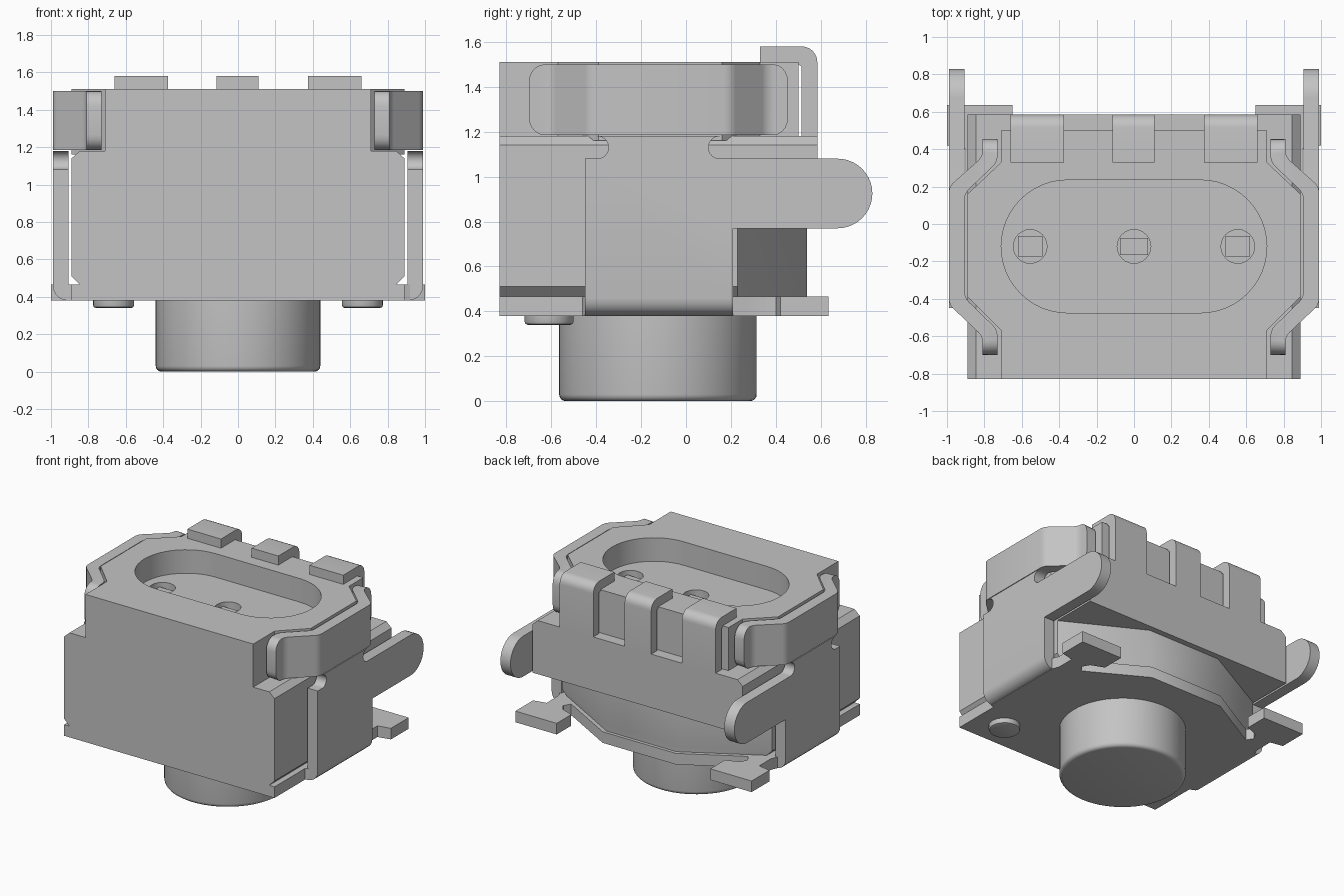
import bpy, bmesh
from math import radians, sin, cos

cube = bpy.data.objects.get("Cube")
if cube:
    bpy.data.objects.remove(cube, do_unlink=True)

grey = bpy.data.materials.new("light_grey")
grey.use_nodes = True
GREY = (0.55, 0.55, 0.55, 1)
grey.diffuse_color = GREY
grey.node_tree.nodes["Principled BSDF"].inputs["Base Color"].default_value = GREY


def arc(cx, cy, r, start, end, n=12):
    angles = [radians(start + (end - start) * i / n) for i in range(n + 1)]
    return [(cx + r * cos(a), cy + r * sin(a)) for a in angles]


def mirrored(half):
    return half + [(-x, y) for x, y in reversed(half)]


def prism(name, outline, levels, axis="z", bevels=()):
    """Loft an outline through (position, x scale) levels along an axis."""
    bm = bmesh.new()
    rings = []
    for level, scale in levels:
        ring = []
        for u, v in outline:
            co = (u * scale, v, level) if axis == "z" else (level, u, v)
            ring.append(bm.verts.new(co))
        rings.append(ring)
    n = len(outline)
    for low, high in zip(rings, rings[1:]):
        for i in range(n):
            j = (i + 1) % n
            bm.faces.new((low[i], low[j], high[j], high[i]))
    bm.faces.new(rings[0])
    bm.faces.new(rings[-1])
    bmesh.ops.recalc_face_normals(bm, faces=bm.faces)
    for test, width, segments in bevels:
        edges = [e for e in bm.edges if test(e.verts[0].co, e.verts[1].co)]
        bmesh.ops.bevel(bm, geom=edges, offset=width, segments=segments,
                        profile=0.5, affect="EDGES")
    mesh = bpy.data.meshes.new(name)
    bm.to_mesh(mesh)
    bm.free()
    obj = bpy.data.objects.new(name, mesh)
    bpy.context.collection.objects.link(obj)
    mesh.materials.append(grey)
    bpy.ops.object.select_all(action="DESELECT")
    obj.select_set(True)
    bpy.context.view_layer.objects.active = obj
    bpy.ops.object.shade_smooth_by_angle(angle=radians(32))
    return obj


def straight(a, b):
    return [(a, 1), (b, 1)]


def cut(target, cutter):
    cutter.hide_render = True
    mod = target.modifiers.new("cut", "BOOLEAN")
    mod.operation = "DIFFERENCE"
    mod.solver = "EXACT"
    mod.object = cutter
    bpy.context.view_layer.objects.active = target
    bpy.ops.object.modifier_apply(modifier=mod.name)
    bpy.data.objects.remove(cutter, do_unlink=True)


# Housing: lower block, wide middle block, octagonal top
prism("lower_housing", mirrored([(0.89, -0.83), (0.89, 0.23), (0.31, 0.54)]),
      [(0.45, 0.95), (0.465, 0.95), (0.51, 1), (0.78, 1)])
prism("middle_housing", mirrored([(0.89, -0.83), (0.89, 0.585)]),
      [(0.77, 1), (1.14, 1), (1.18, 0.95)])
top = prism("top_housing",
            mirrored([(0.71, -0.83), (0.71, -0.57), (0.89, -0.39),
                      (0.89, 0.16), (0.71, 0.33), (0.71, 0.50)]),
            straight(1.16, 1.51))

# Oval well and its three round pits
well = arc(0.355, -0.12, 0.355, -90, 90, 24) + arc(-0.355, -0.12, 0.355, 90, 270, 24)
cut(top, prism("well_cutter", well, straight(1.33, 1.7)))
for x in (-0.555, 0, 0.555):
    cut(top, prism("pit_cutter", arc(x, -0.12, 0.09, 0, 345, 23), straight(1.27, 1.4)))
bpy.ops.object.select_all(action="DESELECT")
top.select_set(True)
bpy.ops.object.shade_smooth_by_angle(angle=radians(32))
# Contact bars across the pits
for x, w, d in ((-0.555, 0.065, 0.055), (0, 0.075, 0.045), (0.555, 0.065, 0.055)):
    prism("contact_bar", [(x - w, -0.12 - d), (x + w, -0.12 - d),
                          (x + w, -0.12 + d), (x - w, -0.12 + d)],
          straight(1.25, 1.30))

# Bottom plate with two solder feet
prism("bottom_plate",
      mirrored([(0.89, -0.83), (0.89, -0.46), (0.92, -0.45), (0.92, 0.21),
                (0.90, 0.26), (0.90, 0.40), (1.0, 0.42), (1.0, 0.635),
                (0.65, 0.635), (0.65, 0.46), (0.75, 0.42), (0.78, 0.37),
                (0.75, 0.32), (0.70, 0.345), (0.31, 0.565)]),
      straight(0.38, 0.465))

# Plunger and locating pegs
def rim(z):
    return lambda a, b: abs(a.z - z) < 0.001 and abs(b.z - z) < 0.001

prism("plunger", arc(0, -0.125, 0.44, 0, 354, 59), straight(0, 0.42),
      bevels=[(rim(0), 0.03, 4)])
for x in (-0.665, 0.665):
    prism("locating_peg", arc(x, -0.61, 0.11, 0, 348, 29), straight(0.34, 0.40),
          bevels=[(rim(0.34), 0.015, 2)])

# Side plates with rear arms, and wrap-around clips
plate = ([(-0.45, 0.38), (0.21, 0.38), (0.21, 0.77)]
         + arc(0.675, 0.925, 0.155, -90, 90, 20)
         + arc(0.15, 1.13, 0.05, 270, 90)
         + arc(-0.395, 1.13, 0.05, 90, -90) + [(-0.45, 1.08)])
clip = [(0.81, -0.70), (0.81, -0.60), (0.99, -0.43), (0.99, 0.20),
        (0.81, 0.36), (0.81, 0.455), (0.73, 0.455), (0.73, 0.33),
        (0.905, 0.165), (0.905, -0.395), (0.73, -0.565), (0.73, -0.70)]


def plate_bend(a, b):
    return max(a.z, b.z) < 0.381 and min(abs(a.x), abs(b.x)) > 0.98


def clip_end(a, b):
    at_end = (a.y < -0.69 and b.y < -0.69) or (a.y > 0.45 and b.y > 0.45)
    return at_end and abs(a.z - b.z) < 0.001


def clip_fold(a, b):
    return abs(a.z - b.z) > 0.1 and -0.62 < a.y < 0.40


for side, name in ((1, "left"), (-1, "right")):
    prism(name + "_side_plate", plate, straight(side * 0.905, side * 0.99), "x",
          [(plate_bend, 0.08, 5)])
    prism(name + "_clip", [(side * x, y) for x, y in clip], straight(1.185, 1.50),
          bevels=[(clip_fold, 0.03, 3), (clip_end, 0.08, 5)])

# Three terminals folded over the rear top edge
terminal = ([(0.33, 1.50), (0.33, 1.58)] + arc(0.515, 1.51, 0.07, 90, 0, 6)
            + [(0.585, 1.15), (0.515, 1.15), (0.515, 1.49), (0.50, 1.50)])
for a, b in ((-0.66, -0.375), (-0.115, 0.11), (0.375, 0.66)):
    prism("terminal", terminal, straight(a, b), "x")
